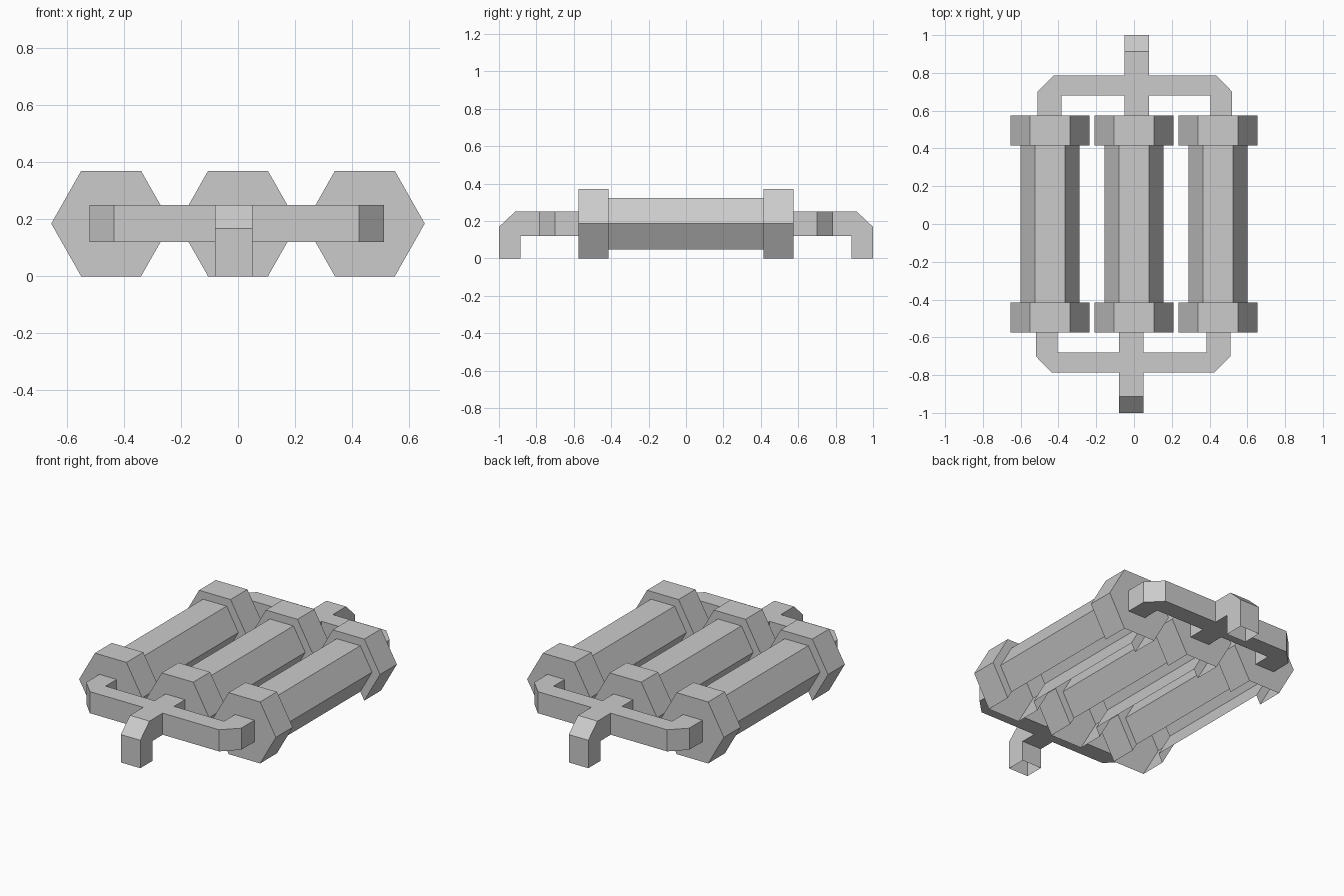
import bpy, bmesh
from math import cos, sin, pi

if "Cube" in bpy.data.objects:
    bpy.data.objects.remove(bpy.data.objects["Cube"])


def finish(name, bm, turn=0.0):
    bmesh.ops.recalc_face_normals(bm, faces=bm.faces)
    mesh = bpy.data.meshes.new(name)
    bm.to_mesh(mesh)
    bm.free()
    obj = bpy.data.objects.new(name, mesh)
    obj.rotation_euler.z = turn
    bpy.context.collection.objects.link(obj)
    return obj


def prism(name, profile, low, high, place, open_edges, turn):
    """Extrude a 2D profile from low to high, leaving some side walls open."""
    bm = bmesh.new()
    a = [bm.verts.new(place(u, v, low)) for u, v in profile]
    b = [bm.verts.new(place(u, v, high)) for u, v in profile]
    bm.faces.new(a)
    bm.faces.new(b)
    n = len(profile)
    for i in range(n):
        if i not in open_edges:
            j = (i + 1) % n
            bm.faces.new((a[i], a[j], b[j], b[i]))
    return finish(name, bm, turn)


def canister(name, x):
    """Hexagonal drum with wider end collars, open along the underside."""
    bm = bmesh.new()
    stations = [(-0.575, 0.21), (-0.415, 0.21), (-0.415, 0.157),
                (0.415, 0.157), (0.415, 0.21), (0.575, 0.21)]
    rings = [[bm.verts.new((x + r * cos(k * pi / 3), y,
                            0.185 + 1.017 * r * sin(k * pi / 3)))
              for k in range(6)] for y, r in stations]
    for p, q in zip(rings, rings[1:]):
        for k in range(6):
            if k != 4:  # underside strip stays open
                m = (k + 1) % 6
                bm.faces.new((p[k], p[m], q[m], q[k]))
    bm.faces.new(rings[0])
    bm.faces.new(rings[-1])
    return finish(name, bm)


# Three drums side by side
for side, x in (("left", -0.445), ("middle", 0.0), ("right", 0.445)):
    canister(side + "_canister", x)

# Three-way pipe outline (plan view) and the outlet elbow (side view)
fork = [(-.52, -.575), (-.52, -.70), (-.435, -.787), (-.08, -.787),
        (.05, -.787), (.425, -.787), (.512, -.70), (.512, -.575),
        (.383, -.575), (.383, -.68), (.05, -.68), (.05, -.575),
        (-.08, -.575), (-.08, -.68), (-.405, -.68), (-.405, -.575)]
elbow = [(-.787, .12), (-.885, .12), (-.885, 0), (-1, 0),
         (-1, .168), (-.913, .25), (-.787, .25)]

# Same pipework at both ends, the back turned half a circle
for end, turn in (("front", 0.0), ("back", pi)):
    prism(end + "_manifold_pipe", fork, 0.12, 0.25,
          lambda u, v, w: (u, v, w), {3, 7, 11, 15}, turn)
    prism(end + "_outlet_elbow", elbow, -0.08, 0.05,
          lambda u, v, w: (w, u, v), {2, 6}, turn)
